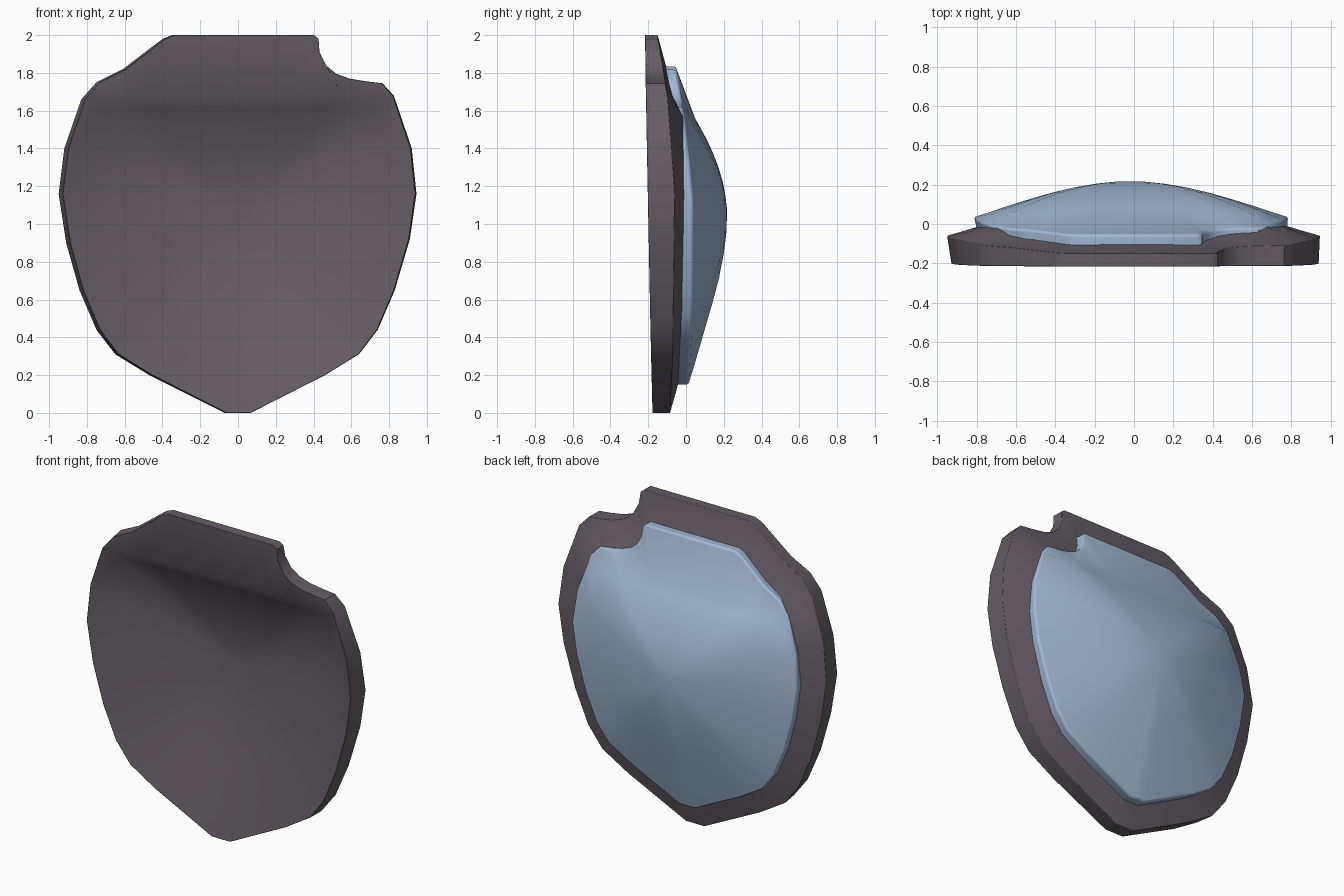
import bpy, bmesh, math

if "Cube" in bpy.data.objects:
    bpy.data.objects.remove(bpy.data.objects["Cube"])

# Outline (x, z): lower body from right crease end round to the left crease end
BODY = [(.825, 1.68), (.92, 1.40), (.945, 1.16), (.91, .92), (.83, .65), (.74, .44),
        (.64, .31), (.46, .20), (.06, 0), (-.07, 0), (-.47, .20), (-.65, .31),
        (-.75, .44), (-.84, .65), (-.91, .90), (-.95, 1.16), (-.92, 1.40), (-.83, 1.66)]
# inner points of the crease, left to right
CREASE = [(-.55, 1.665), (-.28, 1.67), (0, 1.672), (.28, 1.675), (.55, 1.68)]
# top lip from left to right, with the scooped notch on the right
TOP = [(-.75, 1.75), (-.61, 1.82), (-.40, 1.98), (-.35, 2), (.40, 2), (.425, 1.98),
       (.43, 1.91), (.465, 1.84), (.52, 1.795), (.59, 1.77), (.68, 1.755), (.765, 1.745)]
CENTRE = (-.01, 1.05)
RINGS = [1, .9, .78, .64, .5, .36, .22, .1]


def interp(table, z):
    for (z0, a), (z1, b) in zip(table, table[1:]):
        if z <= z1:
            return a + (b - a) * (z - z0) / (z1 - z0)
    return table[-1][1]


def add_surface(bm, rim, peak, bump, place):
    """One face of a plate: domed body plus the lip above the crease."""
    def rim_y(x, z, crease=False):
        return interp(rim, z) + (bump * (1 - (x / .83) ** 2) if crease else 0)

    loop = [(x, z, rim_y(x, z)) for x, z in BODY]
    loop += [(x, z, rim_y(x, z, True)) for x, z in CREASE]
    rings = []
    for r in RINGS:
        ring = []
        for x, z, y in loop:
            dx, dz = x - CENTRE[0], z - CENTRE[1]
            # dome is fuller to the sides and towards the crease
            w = min(1, .5 + .5 * min(1, max(0, dz / .6)) + .15 * abs(dx))
            g = w * (1 - r * r) + (1 - w) * (1 + math.cos(math.pi * r)) / 2
            ring.append(bm.verts.new(place(CENTRE[0] + dx * r, y + (peak - y) * g,
                                           CENTRE[1] + dz * r)))
        rings.append(ring)
    n = len(loop)
    for a, b in zip(rings, rings[1:]):
        for i in range(n):
            j = (i + 1) % n
            bm.faces.new((a[i], a[j], b[j], b[i]))
    mid = bm.verts.new(place(CENTRE[0], peak, CENTRE[1]))
    for i in range(n):
        bm.faces.new((rings[-1][i], rings[-1][(i + 1) % n], mid))
    # soften the dome in depth only, keeping rim and crease
    inner = [v for ring in rings[1:] for v in ring] + [mid]
    for _ in range(3):
        bmesh.ops.smooth_vert(bm, verts=inner, factor=.5, use_axis_y=True)
    top = [bm.verts.new(place(x, rim_y(x, z), z)) for x, z in TOP]
    body, crease = rings[0][:len(BODY)], rings[0][len(BODY):]
    lip = bm.faces.new([body[-1]] + top + [body[0]] + crease[::-1])
    bmesh.ops.triangulate(bm, faces=[lip])
    return body + top


def plate(name, front, back, scale, shift, bevel, color):
    def place_back(x, y, z):
        return (x * scale + shift[0], y, z * scale + shift[1])

    def place_front(x, y, z):
        return place_back(x * .985 + .008, y, z)

    bm = bmesh.new()
    f = add_surface(bm, *front, place_front)
    b = add_surface(bm, *back, place_back)
    for i in range(len(f)):
        j = (i + 1) % len(f)
        bm.faces.new((f[i], f[j], b[j], b[i]))
    bmesh.ops.recalc_face_normals(bm, faces=bm.faces)
    me = bpy.data.meshes.new(name)
    bm.to_mesh(me)
    bm.free()
    ob = bpy.data.objects.new(name, me)
    bpy.context.collection.objects.link(ob)
    mat = bpy.data.materials.new(name + "_paint")
    mat.diffuse_color = color
    mat.use_nodes = True
    mat.node_tree.nodes["Principled BSDF"].inputs["Base Color"].default_value = mat.diffuse_color
    me.materials.append(mat)
    bev = ob.modifiers.new("edge_bevel", 'BEVEL')
    bev.width, bev.segments = bevel, 2
    bev.limit_method, bev.angle_limit = 'ANGLE', math.radians(50)
    bpy.ops.object.select_all(action='DESELECT')
    ob.select_set(True)
    bpy.context.view_layer.objects.active = ob
    bpy.ops.object.shade_smooth_by_angle(angle=math.radians(40))


# Dark dished shield body, front side hollow: (rim depths, peak, crease bump)
plate("shield_body",
      ([(0, -.178), (.4, -.188), (1.6, -.212), (2, -.217)], .01, .03),
      ([(0, -.085), (.3, -.07), (1.16, -.06), (1.66, -.095), (1.75, -.11), (2, -.15)],
       .14, .035),
      1, (0, 0), .014, (.13, .11, .13, 1))

# Blue domed cover on the back
plate("shield_cover",
      ([(0, -.06), (1.2, -.045), (1.7, -.085), (2, -.12)], .12, .03),
      ([(0, .012), (.5, .035), (1.2, .035), (1.68, -.012), (2, -.055)], .22, .06),
      .842, (-.013, .15), .01, (.36, .48, .65, 1))
